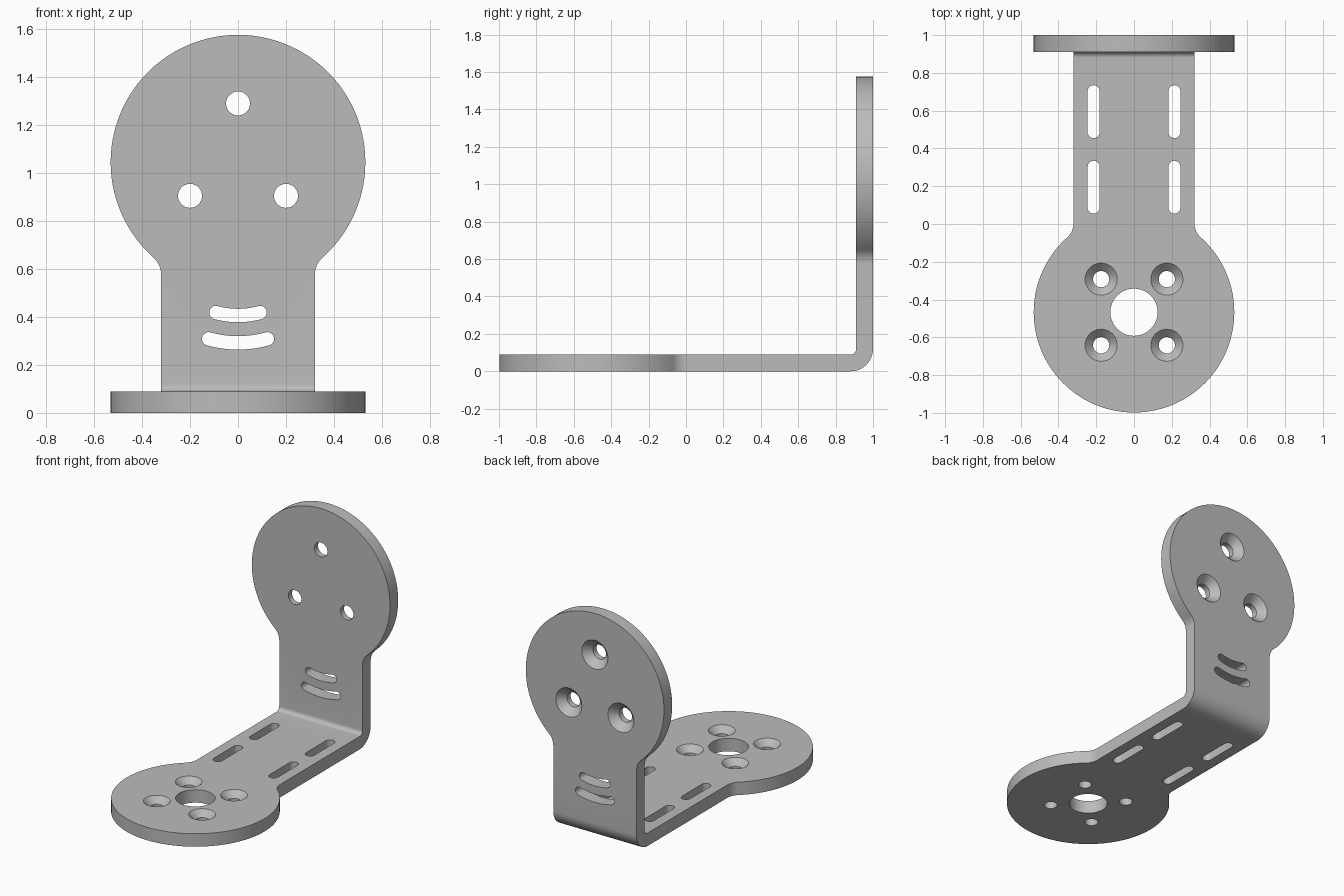
import bpy, bmesh
from math import sin, cos, pi, sqrt, atan2
from mathutils import Vector, Matrix

if "Cube" in bpy.data.objects:
    bpy.data.objects.remove(bpy.data.objects["Cube"])

THICK, HALF_W, DISC_R, FILLET = 0.09, 0.32, 0.531, 0.1
BEND_R = 0.12                      # outer bend radius
BEND_Y = 1 - BEND_R
LOW_Y, UP_Z = -0.467, 1.045        # disc centres
STEPS = 10

steel = bpy.data.materials.new("grey_steel")
steel.use_nodes = True
GREY = (0.5, 0.5, 0.5, 1)
steel.diffuse_color = GREY
steel.node_tree.nodes["Principled BSDF"].inputs["Base Color"].default_value = GREY


def make_object(name, bm):
    bmesh.ops.recalc_face_normals(bm, faces=bm.faces)
    mesh = bpy.data.meshes.new(name)
    bm.to_mesh(mesh)
    bm.free()
    mesh.materials.append(steel)
    obj = bpy.data.objects.new(name, mesh)
    bpy.context.collection.objects.link(obj)
    return obj


# Positions on the flat lower plate, the upright plate and the bend;
# h runs from the outer skin (0) to the inner skin (THICK)
def on_lower(x, s, h):
    return (x, LOW_Y + s, h)


def on_upright(x, s, h):
    return (x, 1 - h, UP_Z - s)


def on_bend(x, a, h):
    return (x, BEND_Y + (BEND_R - h) * sin(a), BEND_R - (BEND_R - h) * cos(a))


def head_outline():
    """Round head with filleted neck, from the +x edge around to the -x edge."""
    cx = HALF_W + FILLET
    cs = sqrt((DISC_R + FILLET) ** 2 - cx ** 2)
    a = atan2(cs, cx)
    neck = [(cx - FILLET * cos(a * i / 8), cs - FILLET * sin(a * i / 8)) for i in range(9)]
    sweep = pi + 2 * a
    disc = [(DISC_R * cos(a - sweep * i / 80), DISC_R * sin(a - sweep * i / 80))
            for i in range(1, 80)]
    return neck + disc + [(-x, s) for x, s in reversed(neck)]


# Bent plate
head = head_outline()
angles = [pi / 2 * i / STEPS for i in range(STEPS + 1)]
border = [(on_lower, x, s) for x, s in head]
border += [(on_bend, -HALF_W, a) for a in angles]
border += [(on_upright, x, s) for x, s in reversed(head)]
border += [(on_bend, HALF_W, a) for a in reversed(angles)]
bm = bmesh.new()
skins = [[bm.verts.new(f(u, v, h)) for f, u, v in border] for h in (0, THICK)]
n, last = len(head), len(border) - 1
for skin in skins:
    bm.faces.new(skin[:n + 1] + [skin[last]])
    bm.faces.new(skin[n + STEPS:2 * n + STEPS + 2])
    for i in range(STEPS):
        bm.faces.new([skin[n + i], skin[n + i + 1], skin[last - i - 1], skin[last - i]])
outer, inner = skins
for i in range(len(border)):
    j = i - 1
    bm.faces.new([outer[j], outer[i], inner[i], inner[j]])
bracket = make_object("angle_bracket", bm)


# Cutters: lofted rings, placed on the lower or the upright plate
LOWER = Matrix.Identity(4)
UPRIGHT = Matrix(((1, 0, 0, 0), (0, 0, 1, 1 - THICK), (0, 1, 0, 0), (0, 0, 0, 1)))
cut = bmesh.new()


def loft(rings, place):
    rows = [[cut.verts.new(place @ Vector(p)) for p in ring] for ring in rings]
    cut.faces.new(rows[0])
    cut.faces.new(rows[-1])
    for low, high in zip(rows, rows[1:]):
        for i in range(len(low)):
            cut.faces.new([low[i - 1], low[i], high[i], high[i - 1]])


def hole(x, y, r, place, sink=0):
    """Round hole, with a conical countersink of radius sink if given."""
    levels = [(r, -0.05), (r, THICK + 0.02)]
    if sink:
        levels = [(r, -0.05), (r, THICK - (sink - r)), (sink + 0.02, THICK + 0.02)]
    loft([[(x + rad * cos(2 * pi * i / 40), y + rad * sin(2 * pi * i / 40), z)
           for i in range(40)] for rad, z in levels], place)


def slot(path, r, place):
    """Round-ended slot along a path."""
    path = [Vector(p) for p in path]
    pts = []
    for line in (path, path[::-1]):
        for i, p in enumerate(line):
            t = (line[min(i + 1, len(line) - 1)] - line[max(i - 1, 0)]).normalized()
            normal = Vector((-t.y, t.x)) * r
            pts.append(p + normal)
        for k in range(1, 10):
            pts.append(line[-1] + Matrix.Rotation(-pi * k / 10, 2) @ normal)
    loft([[(p.x, p.y, z) for p in pts] for z in (-0.05, THICK + 0.05)], place)


# Lower plate: centre bore, four screw holes, four straight slots
hole(0, LOW_Y, 0.125, LOWER)
for side in (-1, 1):
    for dy in (-0.175, 0.175):
        hole(side * 0.174, LOW_Y + dy, 0.043, LOWER, 0.085)
    for y in (0.195, 0.595):
        slot([(side * 0.214, y - 0.108), (side * 0.214, y + 0.108)], 0.032, LOWER)

# Upright plate: three screw holes sunk from the back, two curved slots
for x, z in ((0, 1.29), (-0.2, 0.905), (0.2, 0.905)):
    hole(x, z, 0.05, UPRIGHT, 0.1)
for mid, half in ((0.406, 0.093), (0.292, 0.124)):
    radius = 0.75 - mid
    spread = half / radius
    slot([(radius * sin(spread * i / 8), 0.75 - radius * cos(spread * i / 8))
          for i in range(-8, 9)], 0.028, UPRIGHT)

cutter = make_object("hole_cutter", cut)
cutter.hide_render = True

# Cut the holes, then smooth the curved walls
boolean = bracket.modifiers.new("holes", "BOOLEAN")
boolean.operation = "DIFFERENCE"
boolean.solver = "EXACT"
boolean.object = cutter
bpy.ops.object.select_all(action="DESELECT")
bpy.context.view_layer.objects.active = bracket
bracket.select_set(True)
bpy.ops.object.modifier_apply(modifier="holes")
bpy.data.objects.remove(cutter)
bpy.ops.object.shade_smooth_by_angle(angle=pi / 6)
